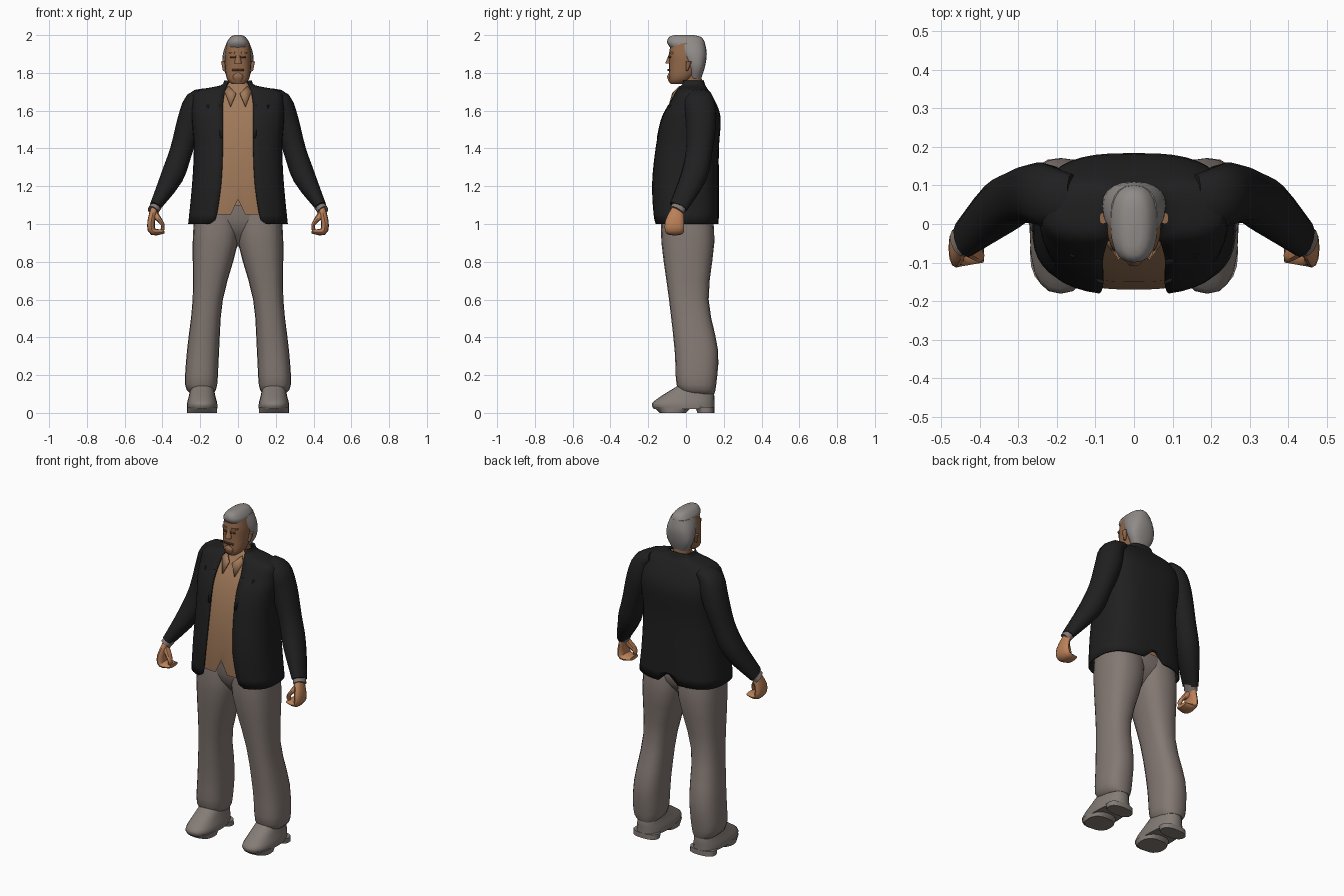
import bpy, bmesh, math
from mathutils import Vector

cube = bpy.data.objects.get("Cube")
if cube:
    bpy.data.objects.remove(cube, do_unlink=True)


def material(name, *color):
    mat = bpy.data.materials.new(name)
    mat.use_nodes = True
    mat.diffuse_color = (*color, 1)
    bsdf = mat.node_tree.nodes["Principled BSDF"]
    bsdf.inputs["Base Color"].default_value = (*color, 1)
    bsdf.inputs["Roughness"].default_value = .9
    return mat


jacket_black = material("jacket black", .014, .014, .015)
shirt_tan = material("shirt tan", .35, .19, .1)
trouser_grey = material("trouser grey", .23, .19, .17)
shoe_grey = material("shoe grey", .23, .2, .18)
face_skin = material("face skin", .29, .14, .07)
hand_skin = material("hand skin", .5, .22, .1)
hair_grey = material("hair grey", .28, .26, .25)
dark_brown = material("dark brown", .08, .04, .02)


def finish(name, bm, mat, mirror=False, merge=False, thickness=0):
    """Turn a bmesh into a smooth-shaded object with sharp creases."""
    bmesh.ops.recalc_face_normals(bm, faces=bm.faces[:])
    mesh = bpy.data.meshes.new(name)
    bm.to_mesh(mesh)
    bm.free()
    mesh.materials.append(mat)
    mesh.shade_smooth()
    mesh.set_sharp_from_angle(angle=math.radians(45))
    obj = bpy.data.objects.new(name, mesh)
    bpy.context.scene.collection.objects.link(obj)
    if mirror:
        modifier = obj.modifiers.new("mirror", 'MIRROR')
        modifier.use_mirror_merge = merge
    if thickness:
        modifier = obj.modifiers.new("thickness", 'SOLIDIFY')
        modifier.thickness = thickness
        modifier.offset = 0


def skin(rings, closed=True, caps=True):
    """Bridge rings of points with quads."""
    bm = bmesh.new()
    rows = [[bm.verts.new(point) for point in ring] for ring in rings]
    count = len(rows[0])
    for low, high in zip(rows, rows[1:]):
        for i in range(count if closed else count - 1):
            j = (i + 1) % count
            bm.faces.new((low[i], low[j], high[j], high[i]))
    if caps:
        bm.faces.new(rows[0])
        bm.faces.new(rows[-1])
    return bm


def ease(keys, steps):
    """Fill in rows between the key rows along a smooth curve."""
    keys = [Vector(key) for key in keys]
    padded = [keys[0], *keys, keys[-1]]
    rows = []
    for before, start, end, after in zip(padded, padded[1:], padded[2:], padded[3:]):
        leave, arrive = (end - before) / 2, (after - start) / 2
        for i in range(steps):
            t = i / steps
            bend = (leave * (1 - t) - arrive * t) * t * (1 - t)
            blend = t * t * (3 - 2 * t)
            lean = (end - start) * (t - blend + t * (1 - t) * (2 * t - 1))
            rows.append(start.lerp(end, blend) + bend + lean)
    return rows + [keys[-1]]


def oval(z, left, right, front, back, angles, power):
    """Rounded box outline; angle 0 points to the front."""
    def rounded(value):
        return math.copysign(abs(value) ** power, value)
    middle = Vector((left + right, front + back, z * 2)) / 2
    width, depth = (right - left) / 2, (back - front) / 2
    return [middle + Vector((width * rounded(math.sin(a)), -depth * rounded(math.cos(a)), 0))
            for a in angles]


def circle(sides):
    return [i * math.tau / sides for i in range(sides)]


def loft(name, keys, mat, sides=20, power=.8, steps=3, notch=0, **options):
    """Stack level outlines: (z, left, right, front, back) or (z, half width, front, back)."""
    keys = [key if len(key) == 5 else (key[0], -key[1], *key[1:]) for key in keys]
    rings = [oval(*row, circle(sides), power) for row in ease(keys, steps)]
    rings[0][0].z += notch
    finish(name, skin(rings, caps=not notch), mat, **options)


def tube(name, keys, mat, sides=12, **options):
    """Sweep an oval along (x, y, z, depth radius, width radius)."""
    rows = ease(keys, 3)
    centres = [Vector(row[:3]) for row in rows]
    rings = []
    for i, (centre, row) in enumerate(zip(centres, rows)):
        along = (centres[min(i + 1, len(rows) - 1)] - centres[max(i - 1, 0)]).normalized()
        deep = Vector((0, 1, 0))
        deep = (deep - along * deep.dot(along)).normalized()
        wide = along.cross(deep)
        outline = oval(0, -row[3], row[3], -row[4], row[4], circle(sides), .9)
        rings.append([centre + deep * point.x + wide * point.y for point in outline])
    finish(name, skin(rings), mat, **options)


def plate(name, points, mat):
    """Thin mirrored sheet."""
    bm = bmesh.new()
    bm.faces.new([bm.verts.new(point) for point in points])
    finish(name, bm, mat, mirror=True, thickness=.008)


# Jacket body: half shell with an open front and a back vent (z, half width, front, back, opening)
jacket_keys = [(1, .26, -.17, .17, .12), (1.2, .24, -.18, .17, .09), (1.4, .23, -.16, .17, .08),
               (1.55, .24, -.13, .18, .08), (1.63, .24, -.09, .16, .08), (1.7, .22, -.05, .12, .07),
               (1.73, .09, -.03, .1, .06), (1.76, .07, -.02, .09, .05)]
jacket_rings = []
for z, width, front, back, opening in ease(jacket_keys, 3):
    first = math.asin((opening / width) ** (1 / .7))
    sweep = [first + (math.pi - first) * i / 20 for i in range(21)]
    jacket_rings.append(oval(z, -width, width, front, back, sweep, .7))
jacket_rings[0][0].z += .02
jacket_rings[0][-1].z += .06
finish("jacket_body", skin(jacket_rings, closed=False, caps=False), jacket_black,
       mirror=True, merge=True, thickness=.008)

# Lapels: strips that follow the front edge and widen towards the notch
lapel_rings = [ring for ring in jacket_rings if 1.4 < ring[0].z < 1.64]
forward = Vector((0, -.004, 0))
strips = [(ring[0] + forward, ring[0].lerp(ring[3], (i + 1) / len(lapel_rings)) + forward)
          for i, ring in enumerate(lapel_rings)]
finish("lapel", skin(strips, closed=False, caps=False), jacket_black, mirror=True, thickness=.004)

# Sleeves and cuffs
tube("sleeve", [(.16, .07, 1.69, .06, .03), (.22, .07, 1.65, .08, .06), (.25, .08, 1.55, .08, .07),
                (.3, .07, 1.39, .07, .06), (.35, .04, 1.25, .07, .06), (.44, -.04, 1.09, .05, .03)],
     jacket_black, mirror=True)
tube("shirt_cuff", [(.43, -.03, 1.1, .04, .03), (.45, -.05, 1.07, .04, .03)], trouser_grey, mirror=True)

# Hands: palm with curled fingers, and a thumb closing the loop
tube("hand", [(.44, -.04, 1.09, .03, .02), (.46, -.06, 1.01, .05, .02), (.45, -.06, .96, .05, .02),
              (.39, -.06, .96, .04, .01)], hand_skin, mirror=True)
tube("thumb", [(.44, -.06, 1.05, .02, .02), (.4, -.08, 1, .02, .01), (.4, -.08, .97, .01, .01)],
     hand_skin, sides=8, mirror=True)

# Shirt: sits just inside the jacket, with a split hem and collar flaps
loft("shirt", [(max(z, 1.05), width - .03, front + .01, back - .03)
               for z, width, front, back, opening in jacket_keys],
     shirt_tan, sides=80, power=.7, steps=1, notch=.08)
plate("shirt_collar", [(.01, -.07, 1.69), (.04, -.09, 1.62), (.07, -.05, 1.7), (.05, -.03, 1.73)], shirt_tan)

# Trousers
loft("hips", [(.88, .06, -.03, .05), (.98, .22, -.11, .13), (1.1, .22, -.13, .13)], trouser_grey)
loft("trouser_leg", [(.1, .13, .25, -.01, .15), (.15, .11, .28, -.05, .16), (.33, .1, .27, -.06, .17),
                     (.6, .08, .24, -.09, .12), (.9, 0, .24, -.13, .15), (1.05, 0, .23, -.13, .14)],
     trouser_grey, mirror=True)

# Shoes
loft("shoe", [(.02, .11, .27, -.17, .15), (.05, .11, .27, -.18, .15), (.09, .12, .26, -.13, .15),
              (.14, .13, .25, -.05, .14), (.17, .14, .24, -.02, .13)], shoe_grey, mirror=True)
loft("shoe_heel", [(0, .11, .27, .06, .15), (.03, .11, .27, .05, .15)], shoe_grey, steps=1, mirror=True)
loft("shoe_sole", [(0, .11, .27, -.14, 0), (.03, .11, .27, -.17, .03)], shoe_grey, steps=1, mirror=True)

# Neck and head
tube("neck", [(0, .04, 1.66, .05, .05), (0, .03, 1.82, .05, .05)], face_skin)
loft("head", [(1.74, .03, -.08, -.02), (1.77, .06, -.09, .03), (1.85, .07, -.09, .1),
              (1.9, .07, -.09, .1), (1.96, .06, -.08, .08)], face_skin)

# Hair: back and sides, then the swept crown
loft("hair_back", [(1.77, .05, .02, .08), (1.83, .08, .01, .1), (1.9, .08, -.03, .11),
                   (1.96, .06, -.06, .1)], hair_grey)
loft("hair_crown", [(1.93, .06, -.08, .1), (1.96, .06, -.1, .1), (1.99, .04, -.09, .08),
                    (2, .02, -.06, .04)], hair_grey)

# Facial features
loft("nose", [(1.85, .02, -.11, -.07), (1.9, .01, -.09, -.07)], face_skin, sides=10)
loft("brow", [(1.9, .01, .05, -.09, -.05), (1.91, .01, .05, -.09, -.05)], face_skin, steps=1, mirror=True)
loft("chin", [(1.75, .02, -.09, -.05), (1.78, .03, -.1, -.05), (1.8, .02, -.09, -.05)], face_skin)
loft("ear", [(1.81, .06, .08, 0, .01), (1.86, .07, .09, 0, .03)], face_skin, sides=10, mirror=True)
plate("eye", [(.01, -.09, 1.88), (.04, -.08, 1.88), (.04, -.08, 1.89), (.01, -.09, 1.89)], dark_brown)
plate("mouth", [(0, -.093, 1.81), (.03, -.086, 1.81), (.03, -.086, 1.82), (0, -.093, 1.82)], dark_brown)
